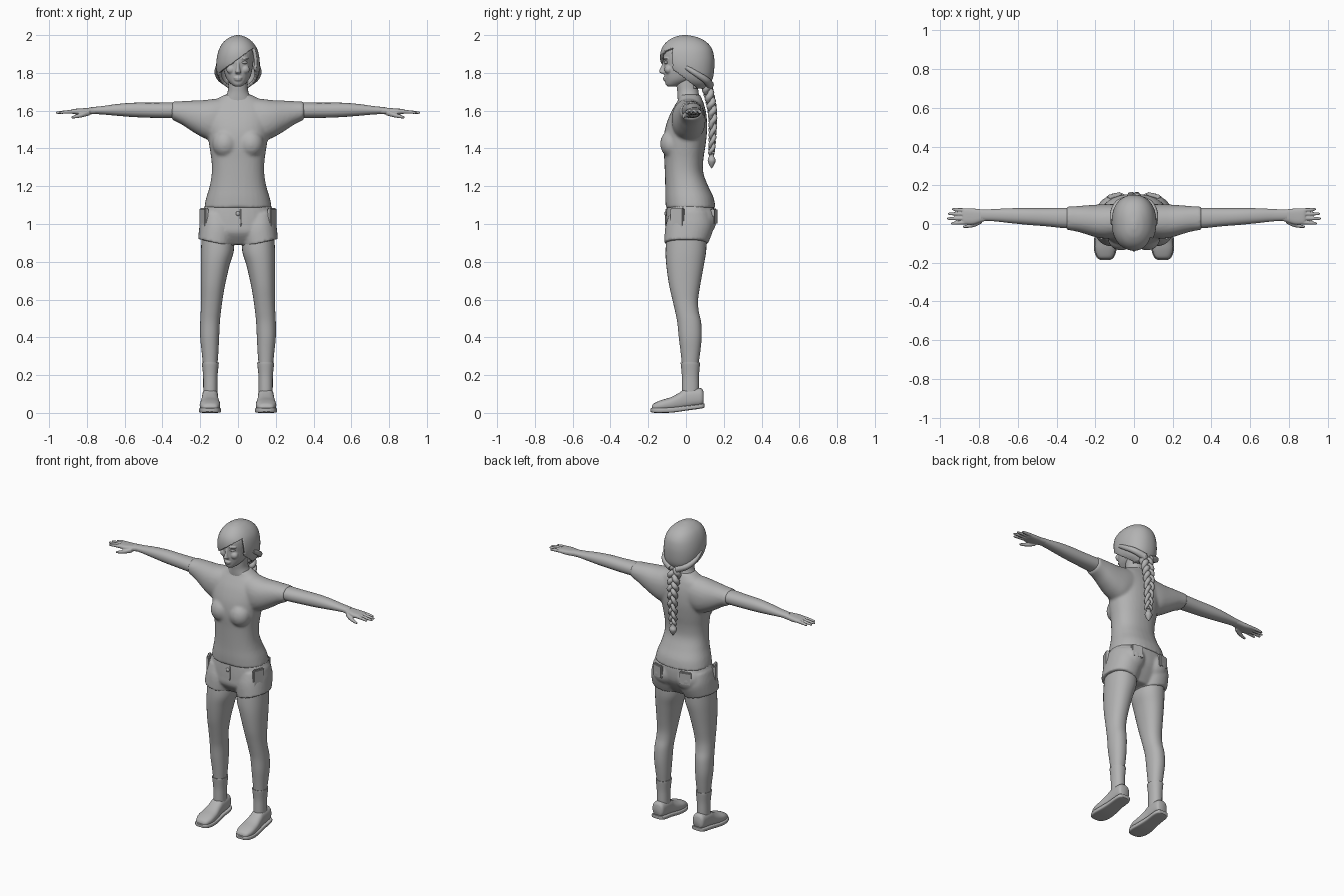
import bpy, bmesh, math
from mathutils import Vector, Matrix

mat = bpy.data.materials.new("plain grey")
mat.diffuse_color = (0.45, 0.45, 0.45, 1)


def finish(bm, name, voxel=0, smooth=4):
    """Turn a bmesh into an object; voxel > 0 fuses overlapping volumes."""
    bmesh.ops.recalc_face_normals(bm, faces=bm.faces)
    me = bpy.data.meshes.new(name)
    bm.to_mesh(me)
    bm.free()
    me.materials.append(mat)
    ob = bpy.data.objects.new(name, me)
    bpy.context.collection.objects.link(ob)
    if voxel:
        r = ob.modifiers.new("fuse", 'REMESH')
        r.mode, r.voxel_size, r.use_smooth_shade = 'VOXEL', voxel, True
        s = ob.modifiers.new("soften", 'SMOOTH')
        s.factor, s.iterations = 0.5, smooth
    bpy.context.view_layer.objects.active = ob
    ob.select_set(True)
    bpy.ops.object.shade_smooth_by_angle(angle=math.radians(50))
    ob.select_set(False)
    return ob


def spline(rows, sub):
    """Catmull-Rom through the rows."""
    out = []
    for i in range(len(rows) - 1):
        a, b, c, d = (rows[max(0, min(len(rows) - 1, i + k))] for k in (-1, 0, 1, 2))
        for j in range(sub):
            t = j / sub
            out.append([0.5 * (2 * q + (r - p) * t + (2 * p - 5 * q + 4 * r - s) * t * t
                        + (3 * q - p - 3 * r + s) * t ** 3) for p, q, r, s in zip(a, b, c, d)])
    return out + [list(rows[-1])]


def loft(bm, rows, axis='z', side=1, seg=32, sub=4, n=2.2, tilt=0):
    """Rows are (position on axis, u min, u max, v min, v max)."""
    rings = []
    for t, u0, u1, v0, v1 in spline(rows, sub):
        ring = []
        for k in range(seg):
            a = 2 * math.pi * k / seg
            c, s = math.cos(a), math.sin(a)
            du = math.copysign(abs(c) ** (2 / n), c) * (u1 - u0) / 2
            u = (u0 + u1) / 2 + du
            v = (v0 + v1) / 2 + math.copysign(abs(s) ** (2 / n), s) * (v1 - v0) / 2
            p = {'z': (u, v, t + tilt * du), 'x': (t, u, v), 'y': (u, t, v)}[axis]
            ring.append(bm.verts.new((p[0] * side, p[1], p[2])))
        rings.append(ring)
    for a, b in zip(rings, rings[1:]):
        for k in range(seg):
            bm.faces.new((a[k], a[(k + 1) % seg], b[(k + 1) % seg], b[k]))
    bm.faces.new(rings[0])
    bm.faces.new(rings[-1])


def ball(bm, loc, size, rot=(0, 0, 0)):
    m = Matrix.Translation(loc)
    for ang, ax in zip(rot, 'XYZ'):
        m = m @ Matrix.Rotation(ang, 4, ax)
    bmesh.ops.create_uvsphere(bm, u_segments=20, v_segments=12, radius=1,
                              matrix=m @ Matrix.Diagonal((*size, 1)))


def tube(name, pts, radii):
    cu = bpy.data.curves.new(name, 'CURVE')
    cu.dimensions, cu.bevel_depth, cu.bevel_resolution, cu.use_fill_caps = '3D', 1, 3, True
    sp = cu.splines.new('POLY')
    sp.points.add(len(pts) - 1)
    for p, co, r in zip(sp.points, pts, radii):
        p.co, p.radius = (*co, 1), r
    sp.use_smooth = True
    cu.materials.append(mat)
    bpy.context.collection.objects.link(bpy.data.objects.new(name, cu))


# shirt: torso, bust and sleeves fused
bm = bmesh.new()
loft(bm, [(1.085, -.18, .18, -.107, .157), (1.14, -.168, .168, -.11, .146), (1.2, -.15, .15, -.11, .118),
          (1.27, -.139, .139, -.112, .092), (1.34, -.141, .141, -.115, .092), (1.42, -.153, .153, -.12, .104),
          (1.5, -.165, .165, -.112, .112), (1.58, -.175, .175, -.085, .108), (1.635, -.155, .155, -.055, .095),
          (1.66, -.115, .115, -.04, .085), (1.685, -.07, .07, -.035, .075)], n=2.3)
for s in (1, -1):
    ball(bm, (.068 * s, -.073, 1.425), (.068, .064, .075))
    loft(bm, [(.05, -.06, .1, 1.46, 1.668), (.13, -.075, .103, 1.44, 1.662), (.19, -.07, .1, 1.46, 1.655),
              (.25, -.052, .096, 1.495, 1.653), (.30, -.038, .092, 1.528, 1.65),
              (.35, -.03, .09, 1.552, 1.648)], 'x', s)
finish(bm, "shirt", .009)

# shorts: hips, seat and trouser legs fused
bm = bmesh.new()
loft(bm, [(1.11, -.168, .168, -.1, .145), (1.06, -.19, .19, -.105, .15), (1.0, -.2, .2, -.108, .145),
          (.95, -.19, .19, -.105, .12), (.89, -.1, .1, -.06, .08)], n=2.3)
for s in (1, -1):
    ball(bm, (.085 * s, .075, 1.02), (.09, .087, .09))
    loft(bm, [(1.05, .02, .19, -.09, .13), (.98, .01, .203, -.11, .145), (.9, .026, .211, -.115, .118)],
         side=s, tilt=.22)
finish(bm, "shorts", .008, 3)

# side pockets, back pocket flaps, fly and button
for s, tag in ((1, "left"), (-1, "right")):
    for part, loc, size, turn in (("side_pocket", (.18, -.045, 1.025), (.022, .075, .12), -.42),
                                  ("back_pocket", (.1, .148, 1.04), (.075, .02, .085), -.25)):
        bm = bmesh.new()
        m = Matrix.Translation((loc[0] * s, loc[1], loc[2])) @ Matrix.Rotation(turn * s, 4, 'Z')
        bmesh.ops.create_cube(bm, size=1, matrix=m @ Matrix.Diagonal((*size, 1)))
        bmesh.ops.bevel(bm, geom=bm.edges[:], offset=.006, segments=2, affect='EDGES')
        finish(bm, f"{tag}_{part}")
bm = bmesh.new()
ball(bm, (0, -.107, 1.055), (.012, .008, .012))
finish(bm, "button")
tube("fly_seam", [(.015, -.105, 1.08), (.016, -.107, 1.0), (.0, -.1, .955)], [.004] * 3)

for s, tag in ((1, "left"), (-1, "right")):
    # leg
    bm = bmesh.new()
    loft(bm, [(.96, .025, .19, -.1, .11), (.86, .022, .196, -.108, .107), (.78, .045, .197, -.104, .094),
              (.68, .068, .196, -.09, .076), (.6, .082, .195, -.072, .064), (.54, .09, .197, -.058, .067),
              (.48, .096, .2, -.046, .08), (.4, .1, .2, -.038, .083), (.32, .104, .192, -.028, .075),
              (.24, .11, .184, -.02, .064), (.16, .113, .18, -.017, .062), (.08, .113, .18, -.017, .062)], side=s)
    finish(bm, f"{tag}_leg")
    # sock
    bm = bmesh.new()
    loft(bm, [(.265, .103, .19, -.027, .073), (.26, .102, .191, -.028, .074), (.2, .108, .185, -.022, .069),
              (.14, .109, .184, -.022, .069), (.09, .109, .184, -.022, .069)], side=s)
    finish(bm, f"{tag}_sock")
    # shoe upper and sole
    bm = bmesh.new()
    loft(bm, [(-.181, .128, .17, .018, .034), (-.17, .108, .188, .01, .05), (-.13, .095, .202, .01, .068),
              (-.08, .096, .2, .012, .083), (-.035, .103, .194, .015, .107), (-.005, .105, .191, .02, .127),
              (.045, .105, .19, .03, .132), (.08, .108, .187, .035, .13), (.092, .118, .177, .045, .115)],
         'y', s, n=2.5)
    finish(bm, f"{tag}_shoe")
    bm = bmesh.new()
    loft(bm, [(-.187, .128, .172, .006, .024), (-.172, .104, .193, .001, .028), (-.13, .09, .207, 0, .028),
              (-.07, .092, .205, .002, .03), (0, .1, .197, .012, .038), (.06, .1, .195, .02, .045),
              (.09, .108, .188, .025, .05), (.098, .122, .174, .028, .05)], 'y', s, n=5)
    finish(bm, f"{tag}_sole")
    # arm
    bm = bmesh.new()
    loft(bm, [(.28, -.02, .082, 1.56, 1.643), (.36, -.021, .083, 1.56, 1.643), (.45, -.012, .082, 1.562, 1.642),
              (.55, -.004, .082, 1.566, 1.642), (.64, .005, .081, 1.573, 1.635), (.72, .014, .077, 1.58, 1.624),
              (.79, .018, .074, 1.584, 1.617)], 'x', s)
    finish(bm, f"{tag}_arm")
    # hand: palm, four fingers and thumb fused
    bm = bmesh.new()
    loft(bm, [(.75, .019, .074, 1.583, 1.617), (.79, .01, .076, 1.58, 1.615), (.83, -.002, .08, 1.578, 1.612),
              (.87, -.001, .081, 1.582, 1.609), (.885, .006, .076, 1.587, 1.605)], 'x', s, n=2.8, seg=24)
    for y, y2, tip in ((.071, .076, .94), (.051, .053, .96), (.029, .028, .965), (.008, .003, .945)):
        loft(bm, [(.86, y - .01, y + .01, 1.585, 1.606), (.91, (y + y2) / 2 - .009, (y + y2) / 2 + .009, 1.584, 1.602),
                  (tip - .008, y2 - .007, y2 + .007, 1.583, 1.596), (tip, y2 - .003, y2 + .003, 1.586, 1.592)],
             'x', s, seg=12)
    loft(bm, [(.785, .004, .03, 1.575, 1.605), (.82, -.014, .012, 1.566, 1.592), (.855, -.02, -.001, 1.56, 1.58),
              (.882, -.02, -.008, 1.558, 1.57)], 'x', s, seg=12)
    finish(bm, f"{tag}_hand", .0035, 2)

# neck
bm = bmesh.new()
loft(bm, [(1.62, -.1, .1, -.04, .09), (1.665, -.072, .072, -.044, .075), (1.7, -.055, .055, -.046, .066),
          (1.74, -.051, .051, -.05, .064), (1.82, -.052, .052, -.05, .066)])
finish(bm, "neck")

# head with nose, lips, brow and eyelids fused
bm = bmesh.new()
loft(bm, [(1.728, -.018, .018, -.098, -.055), (1.74, -.036, .036, -.108, -.01), (1.765, -.058, .058, -.112, .05),
          (1.8, -.072, .072, -.116, .095), (1.84, -.079, .079, -.117, .115), (1.88, -.083, .083, -.12, .12),
          (1.92, -.08, .08, -.112, .11), (1.955, -.06, .06, -.085, .08), (1.975, -.02, .02, -.03, .03)], n=2.1)
loft(bm, [(1.795, -.012, .012, -.125, -.1), (1.803, -.016, .016, -.141, -.1), (1.812, -.013, .013, -.142, -.1),
          (1.835, -.009, .009, -.131, -.1), (1.865, -.009, .009, -.121, -.1)], seg=16)
ball(bm, (0, -.112, 1.773), (.022, .011, .006))
ball(bm, (0, -.11, 1.764), (.019, .011, .007))
for s in (1, -1):
    ball(bm, (.033 * s, -.106, 1.875), (.026, .013, .006), (0, 0, .3 * s))
    ball(bm, (.036 * s, -.092, 1.818), (.026, .022, .024))
finish(bm, "head", .004, 3)

# eyes
for s, tag in ((1, "left"), (-1, "right")):
    bm = bmesh.new()
    ball(bm, (.033 * s, -.104, 1.855), (.017, .012, .008), (0, 0, .3 * s))
    finish(bm, f"{tag}_eye")

# hair: full cap with the face opening removed below a swept fringe line
bm = bmesh.new()
loft(bm, [(1.718, -.05, .05, .02, .11), (1.745, -.085, .085, -.04, .13), (1.78, -.106, .106, -.095, .144),
          (1.83, -.115, .115, -.128, .15), (1.88, -.112, .113, -.137, .149), (1.925, -.1, .102, -.13, .138),
          (1.96, -.08, .08, -.107, .112), (1.985, -.05, .05, -.072, .07), (1.997, -.02, .02, -.035, .025),
          (2.0, -.003, .003, -.012, .002)], seg=112, sub=9)
gone = []
for f in bm.faces:
    c = f.calc_center_median()
    edge = -.072 + max(0, 1.82 - c.z) * 1.3
    if c.y < edge and c.z < 1.872 + .72 * c.x:
        gone.append(f)
bmesh.ops.delete(bm, geom=gone, context='FACES')
rim = [v for v in bm.verts if v.is_boundary]
bmesh.ops.smooth_vert(bm, verts=rim, factor=.5, use_axis_x=True, use_axis_y=True, use_axis_z=True)
hair = finish(bm, "hair")
sol = hair.modifiers.new("thickness", 'SOLIDIFY')
sol.thickness, sol.offset = .016, -1

# gathered hair band running round the back of the head to the nape
for s, tag in ((1, "left"), (-1, "right")):
    pts = spline([(.108 * s, .0, 1.83), (.108 * s, .055, 1.795), (.08 * s, .105, 1.762), (.02 * s, .125, 1.735)], 6)
    tube(f"{tag}_hair_sweep", pts, [.012 + .012 * i / len(pts) for i in range(len(pts))])

# braid: three strands weaving down the back
N, path = 90, spline([(.105, 1.745), (.128, 1.66), (.141, 1.57), (.14, 1.46), (.134, 1.37)], 25)
for k in range(3):
    pts, rad = [], []
    for i in range(N + 1):
        t = i / N
        y, z = path[int(t * (len(path) - 1))]
        a = t * 2 * math.pi * 2.8 + k * 2 * math.pi / 3
        w = 1.05 - .5 * t
        pts.append((.027 * w * math.sin(a), y + .013 * w * math.sin(2 * a), z))
        rad.append(.0185 * w)
    tube(f"braid_strand_{k + 1}", pts, rad)

# braid tie and loose tuft
bm = bmesh.new()
loft(bm, [(1.385, -.012, .012, .122, .146), (1.36, -.013, .013, .122, .148), (1.338, -.024, .024, .115, .157),
          (1.315, -.016, .016, .122, .15), (1.295, -.002, .002, .134, .138)], seg=16)
finish(bm, "braid_tuft")
